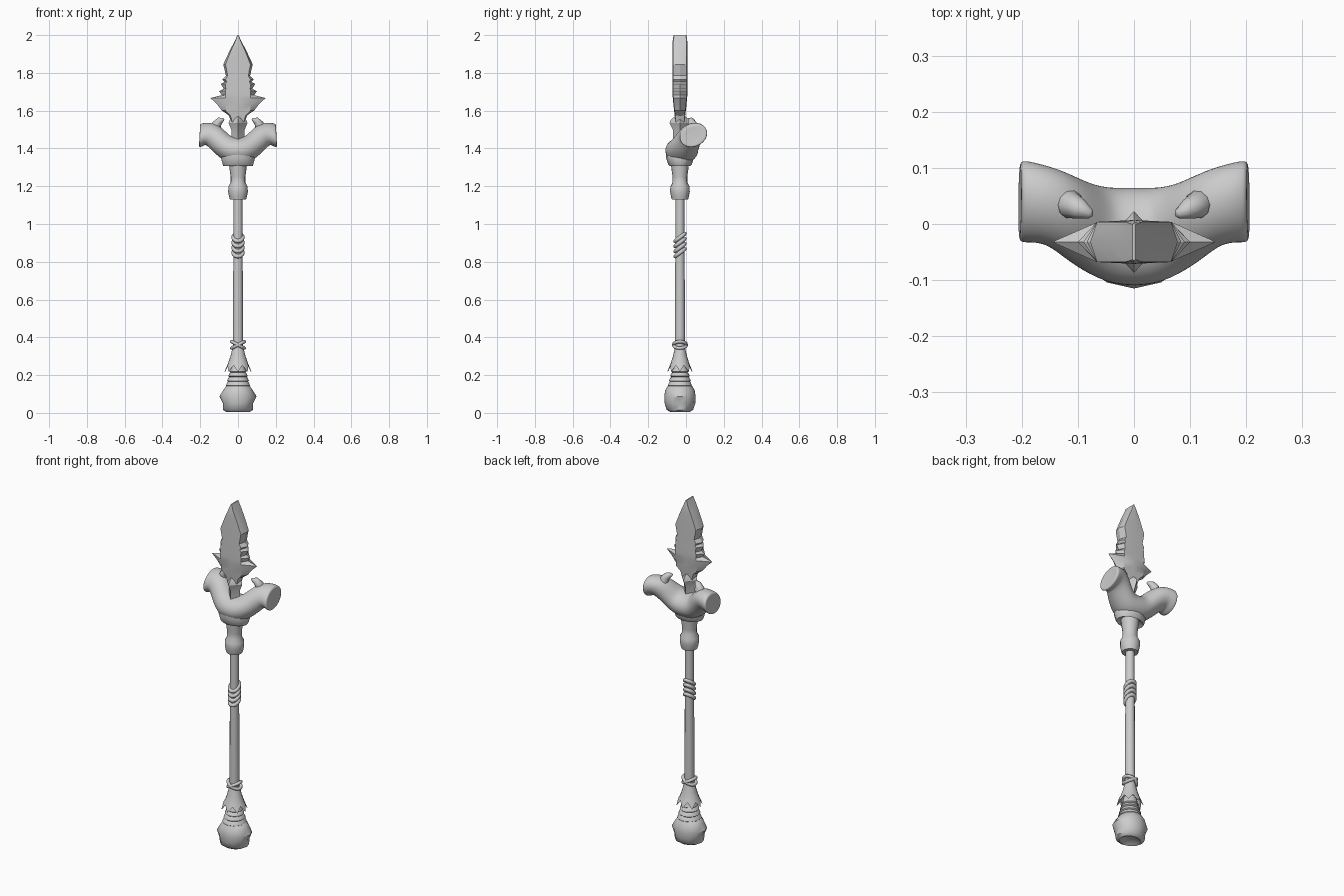
import bpy, math
from mathutils import Vector

if "Cube" in bpy.data.objects:
    bpy.data.objects.remove(bpy.data.objects["Cube"])

CY = -0.032  # y of the staff axis


def make(name, verts, faces, angle=35, subsurf=0):
    me = bpy.data.meshes.new(name)
    me.from_pydata(verts, [], faces)
    me.update()
    ob = bpy.data.objects.new(name, me)
    bpy.context.collection.objects.link(ob)
    if subsurf:
        ob.modifiers.new("smooth", 'SUBSURF').levels = subsurf
        ob.modifiers["smooth"].render_levels = subsurf
    bpy.ops.object.select_all(action='DESELECT')
    ob.select_set(True)
    bpy.context.view_layer.objects.active = ob
    # consistent outward normals
    bpy.ops.object.mode_set(mode='EDIT')
    bpy.ops.mesh.select_all(action='SELECT')
    bpy.ops.mesh.normals_make_consistent(inside=False)
    bpy.ops.object.mode_set(mode='OBJECT')
    bpy.ops.object.shade_smooth_by_angle(angle=math.radians(angle))
    return ob


def loft(name, rings, caps=True, **kw):
    n = len(rings[0])
    verts = [tuple(v) for r in rings for v in r]
    faces = []
    for i in range(len(rings) - 1):
        for j in range(n):
            k = (j + 1) % n
            faces.append((i*n + j, i*n + k, (i + 1)*n + k, (i + 1)*n + j))
    if caps:
        faces.append(tuple(range(n)))
        faces.append(tuple(range(len(verts) - n, len(verts))))
    return make(name, verts, faces, **kw)


def turned(name, profile, sides=16, **kw):
    """Profile rows are (z, x radius, y radius)."""
    rings = []
    for z, rx, ry in profile:
        rings.append([(rx*math.cos(t), CY + ry*math.sin(t), z)
                      for t in [2*math.pi*j/sides for j in range(sides)]])
    return loft(name, rings, **kw)


def band(name, z, major, minor, rot, stretch=(1, 1, 1)):
    bpy.ops.mesh.primitive_torus_add(major_radius=major, minor_radius=minor,
                                     major_segments=20, minor_segments=8,
                                     location=(0, CY, z), rotation=rot)
    ob = bpy.context.object
    ob.name = name
    ob.scale = stretch
    bpy.ops.object.shade_smooth_by_angle(angle=math.radians(50))


# Shaft
turned("shaft", [(0.2, .028, .028), (0.4, .027, .027), (1.16, .023, .023)], 12)

# Knuckle-shaped pommel
turned("pommel", [(0.018, .03, .03), (0.004, .06, .05), (0.016, .08, .07),
                  (0.05, .080, .081), (0.088, .098, .083), (0.12, .078, .078),
                  (0.143, .062, .064), (0.146, .04, .04)], 12, angle=50)

# Stepped layers above the pommel
steps = []
for z, r in [(.14, .064), (.165, .058), (.19, .052), (.213, .046)]:
    steps += [(z, r - .006, r - .006), (z + .005, r, r), (z + .02, r - .007, r - .007)]
steps.append((.26, .034, .034))
turned("pommel_layers", steps, 16)

# Flared skirt with a jagged hem
rings = []
for z, r, jag in [(.34, .030, 0), (.30, .040, 0), (.265, .052, .004),
                  (.235, .066, .017), (.238, .060, .017), (.30, .030, 0)]:
    ring = []
    for j in range(16):
        t = 2*math.pi*j/16
        s = 1 if j % 2 == 0 else -1
        rr = r + s*jag*.35
        ring.append((rr*math.cos(t), CY + rr*.93*math.sin(t), z - s*jag))
    rings.append(ring)
loft("skirt", rings, caps=False)

# Crossed cord and grip wraps
for s in (-1, 1):
    band("crossed_cord", .36, .034, .009, (0, s*math.radians(27), 0), (1.1, 1, 1))
for i in range(4):
    band("grip_wrap", .848 + i*.026 + i*.001, .025, .0105,
         (math.radians(38), 0, 0), (1, 1.2, 1))

# Socket below the guard
turned("socket", [(1.13, .043, .043), (1.145, .047, .047), (1.17, .052, .052),
                  (1.198, .051, .051), (1.22, .039, .039), (1.25, .039, .039),
                  (1.30, .046, .046), (1.35, .05, .05)], 16, angle=50)

# Flared lip under the guard
turned("guard_lip", [(1.33, .035, .035), (1.308, .078, .056), (1.315, .081, .062),
                     (1.35, .090, .074), (1.40, .075, .07)], 16)

# Bone guard: one half as sections (x, y, z, slope, y radius, height radius, roll)
half = [(.05, -.021, 1.393, 15, .088, .073, 0), (.095, 0, 1.432, 38, .080, .064, 8),
        (.135, .026, 1.474, 32, .075, .064, 20), (.17, .038, 1.478, 8, .075, .062, 25),
        (.198, .040, 1.468, 3, .080, .063, 25), (.205, .040, 1.468, 3, .074, .057, 25),
        (.202, .040, 1.468, 3, .045, .03, 25)]
mid = (0, -.023, 1.388, 0, .092, .073, 0)
sections = [(-x, y, z, -a, u, v, r) for x, y, z, a, u, v, r in reversed(half)] + [mid] + half
rings = []
for x, y, z, a, u, v, roll in sections:
    a, roll = math.radians(a), math.radians(roll)
    nrm, side = Vector((-math.sin(a), 0, math.cos(a))), Vector((0, 1, 0))
    ring = []
    for j in range(12):
        t = 2*math.pi*j/12
        p, q = u*math.cos(t), v*math.sin(t)
        ring.append(Vector((x, y, z)) + side*(p*math.cos(roll) - q*math.sin(roll))
                    + nrm*(p*math.sin(roll) + q*math.cos(roll)))
    rings.append(ring)
loft("guard", rings, subsurf=2, angle=60)

# Small inward claws on the guard
for s in (-1, 1):
    path = [(.108, .040, 1.46, .027), (.117, .038, 1.50, .026), (.112, .033, 1.53, .024),
            (.095, .026, 1.548, .018), (.078, .018, 1.553, .009), (.074, .017, 1.552, .004)]
    pts = [Vector((s*p[0], p[1], p[2])) for p in path]
    rings = []
    for i, p in enumerate(pts):
        d = (pts[min(i + 1, len(pts) - 1)] - pts[max(i - 1, 0)]).normalized()
        e = d.cross(Vector((0, 1, 0))).normalized()
        f = d.cross(e)
        rings.append([p + path[i][3]*(e*math.cos(2*math.pi*j/10) + f*math.sin(2*math.pi*j/10))
                      for j in range(10)])
    loft("claw", rings, angle=60)

# Four-sided collar at the blade root
turned("blade_collar", [(1.42, .036, .036), (1.495, .034, .036), (1.535, .05, .055),
                        (1.55, .044, .05), (1.57, .03, .03)], 4, angle=20)

# Blade: rows of (z, half width, half depth), bevelled to an edge
rows = [(1.54, .036, .024), (1.575, .048, .028), (1.60, .085, .031), (1.635, .112, .035),
        (1.667, .146, .038), (1.682, .086, .039), (1.703, .100, .039), (1.715, .076, .039),
        (1.742, .090, .039), (1.752, .070, .039), (1.765, .084, .039), (1.785, .064, .039),
        (1.845, .078, .039), (1.92, .043, .039), (1.965, .019, .039), (2.0, .003, .034)]
rings = []
for z, w, d in rows:
    f = min(w*.85, .066)
    rings.append([(w, CY, z), (f, CY + d*.92, z), (0, CY + d, z), (-f, CY + d*.92, z),
                  (-w, CY, z), (-f, CY - d*.92, z), (0, CY - d, z), (f, CY - d*.92, z)])
loft("blade", rings, angle=30)
